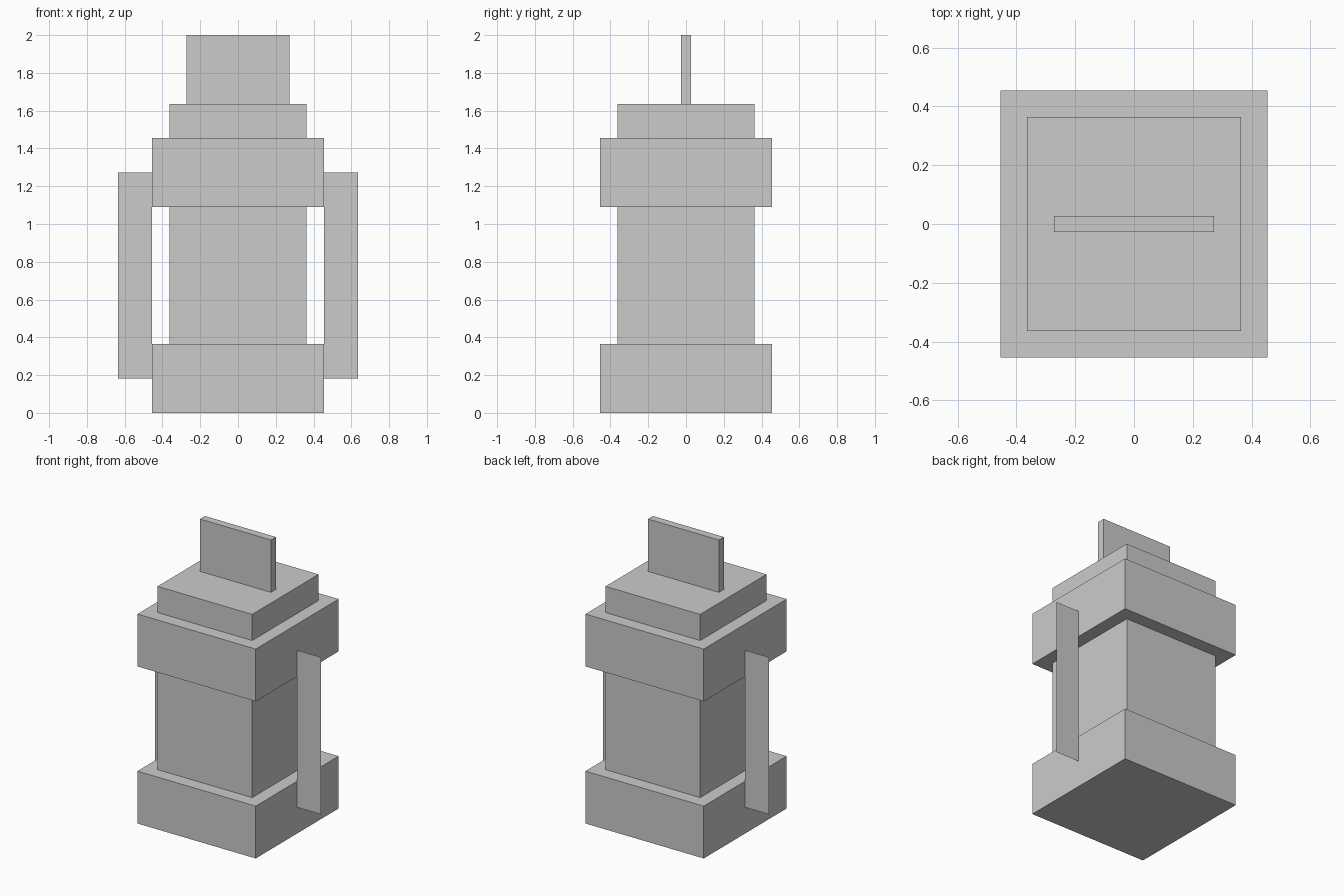
import bpy

if "Cube" in bpy.data.objects:
    bpy.data.objects.remove(bpy.data.objects["Cube"])

U = 1 / 11  # one grid unit: the model is 22 units tall


def box(name, half_x, half_y, z0, z1):
    """Axis-aligned box centred on x = y = 0, sizes in units."""
    bpy.ops.mesh.primitive_cube_add(size=1, location=(0, 0, (z0 + z1) / 2 * U))
    obj = bpy.context.object
    obj.name = name
    obj.scale = (2 * half_x * U, 2 * half_y * U, (z1 - z0) * U)
    bpy.ops.object.transform_apply(location=False, rotation=False, scale=True)
    return obj


def flat_panel(name, x0, x1, z0, z1):
    """Zero-thickness upright panel on the y = 0 plane."""
    mesh = bpy.data.meshes.new(name)
    corners = [(x0, z0), (x1, z0), (x1, z1), (x0, z1)]
    mesh.from_pydata([(x * U, 0, z * U) for x, z in corners], [], [(0, 1, 2, 3)])
    obj = bpy.data.objects.new(name, mesh)
    bpy.context.collection.objects.link(obj)
    return obj


# Stacked square tiers
box("base", 5, 5, 0, 4)
box("body", 4, 4, 4, 12)
box("collar", 5, 5, 12, 16)
box("cap", 4, 4, 16, 18)

# Thin upright plate on top
box("top_plate", 3, 0.3, 18, 22)

# Flat side handles bridging base and collar
flat_panel("right_handle", 5, 7, 2, 14)
flat_panel("left_handle", -7, -5, 2, 14)
